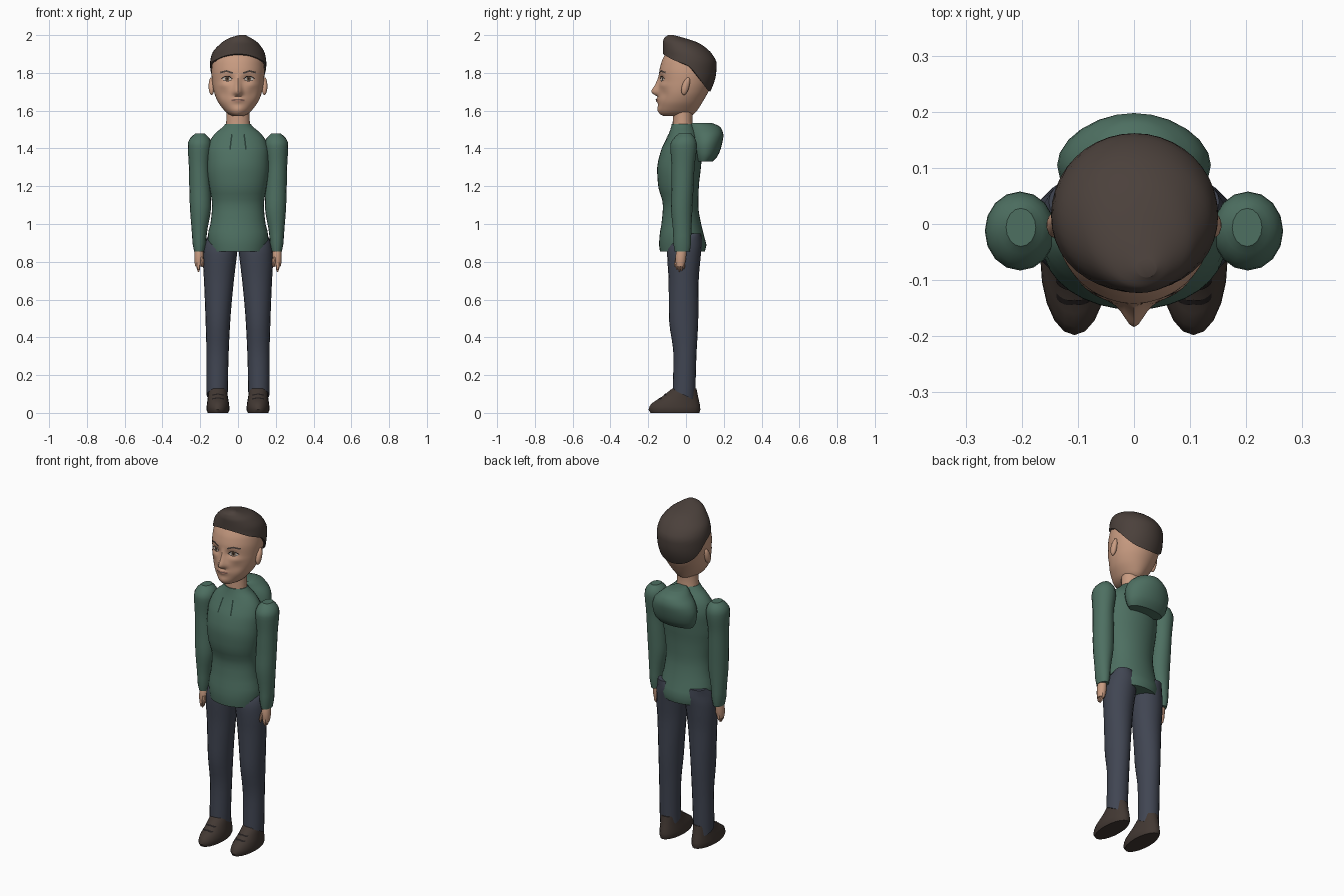
import bpy, bmesh, math
from mathutils import Vector

if "Cube" in bpy.data.objects:
    bpy.data.objects.remove(bpy.data.objects["Cube"], do_unlink=True)


def material(name, *rgb):
    m = bpy.data.materials.new(name)
    m.use_nodes = True
    m.diffuse_color = (*rgb, 1)
    m.node_tree.nodes["Principled BSDF"].inputs["Base Color"].default_value = (*rgb, 1)
    return m


GREEN = material("sweater green", .075, .16, .12)
SKIN = material("skin", .58, .33, .22)
NAVY = material("trouser slate blue", .052, .06, .085)
HAIR = material("hair brown", .07, .052, .044)
SHOE = material("shoe brown", .055, .04, .033)
DARK = material("dark line", .015, .012, .012)
WHITE = material("eye white", .55, .5, .45)
IRIS = material("iris brown", .12, .07, .04)
LIPS = material("lip", .42, .2, .15)
CORD = material("cord dark green", .02, .045, .035)
parts = []


def finish(name, bm, mat, mirrored=False):
    me = bpy.data.meshes.new(name)
    bm.to_mesh(me)
    bm.free()
    me.materials.append(mat)
    ob = bpy.data.objects.new(name, me)
    bpy.context.collection.objects.link(ob)
    if mirrored:
        ob.modifiers.new("Mirror", "MIRROR").use_axis = (True, False, False)
    parts.append(ob)
    return ob


def interp(rows, z):
    """Monotone cubic through rows keyed by their first value."""
    z = min(max(z, rows[0][0]), rows[-1][0])
    i = next(k for k in range(len(rows) - 1) if z <= rows[k + 1][0])

    def slope(k, c):
        d = [(rows[j + 1][c] - rows[j][c]) / (rows[j + 1][0] - rows[j][0])
             for j in (k - 1, k) if 0 <= j < len(rows) - 1]
        if len(d) == 1:
            return d[0]
        return 2 * d[0] * d[1] / (d[0] + d[1]) if d[0] * d[1] > 0 else 0

    h = rows[i + 1][0] - rows[i][0]
    t = (z - rows[i][0]) / h
    return [(1 + 2 * t) * (1 - t) ** 2 * rows[i][c] + t * (1 - t) ** 2 * h * slope(i, c)
            + t * t * (3 - 2 * t) * rows[i + 1][c] + t * t * (t - 1) * h * slope(i + 1, c)
            for c in range(1, len(rows[0]))]


def sym(rows):
    return [(z, -w, w, a, b) for z, w, a, b in rows]


def loft(name, rows, mat, sides=20, steps=24, low=None, bump=None, mirrored=False):
    """Stack of ellipses; rows are z, x min, x max, y min, y max."""
    bm = bmesh.new()
    rings = []
    for s in range(steps + 1):
        f = math.sin(s / steps * math.pi / 2)  # denser towards the top
        ring = []
        for k in range(sides):
            a = 2 * math.pi * k / sides
            z0 = low(math.sin(a)) if low else rows[0][0]
            z = z0 + (rows[-1][0] - z0) * f
            x0, x1, y0, y1 = interp(rows, z)
            x = (x0 + x1) / 2 + (x1 - x0) / 2 * math.cos(a)
            y = (y0 + y1) / 2 + (y1 - y0) / 2 * math.sin(a)
            if bump and math.sin(a) < 0:
                y -= bump(x, z)
            ring.append(bm.verts.new((x, y, z)))
        rings.append(ring)
    for r, q in zip(rings, rings[1:]):
        for k in range(sides):
            n = (k + 1) % sides
            bm.faces.new((r[k], r[n], q[n], q[k]))
    bm.faces.new(rings[0][::-1])
    bm.faces.new(rings[-1])
    return finish(name, bm, mat, mirrored)


def front(rows, x, z, bump, lift):
    x0, x1, y0, y1 = interp(rows, z)
    u = min(1, abs(2 * x - x0 - x1) / (x1 - x0))
    y = (y0 + y1) / 2 - (y1 - y0) / 2 * math.sqrt(1 - u * u)
    return Vector((x, y - (bump(x, z) if bump else 0) - lift, z))


def stroke(name, rows, pts, width, mat, bump=None, lift=.004, mirrored=True):
    """Thin ribbon laid on the front of a loft along x, z points."""
    path = [Vector(a).lerp(Vector(b), k / 5) for a, b in zip(pts, pts[1:]) for k in range(5)]
    path.append(Vector(pts[-1]))
    bm = bmesh.new()
    pairs = []
    for i, p in enumerate(path):
        d = (path[min(i + 1, len(path) - 1)] - path[max(i - 1, 0)]).normalized()
        side = Vector((-d.y, d.x)) * width / 2
        pairs.append([bm.verts.new(front(rows, *(p + o), bump, lift)) for o in (-side, side)])
    for a, b in zip(pairs, pairs[1:]):
        f = bm.faces.new((a[0], b[0], b[1], a[1]))
        f.normal_update()
        if f.normal.y > 0:
            f.normal_flip()
    finish(name, bm, mat, mirrored)


def disc(name, rows, cx, cz, rx, rz, mat, bump, lift):
    bm = bmesh.new()
    rim = [bm.verts.new(front(rows, cx + rx * math.cos(a), cz + rz * math.sin(a), bump, lift))
           for a in (k * math.pi / 8 for k in range(16))]
    mid = bm.verts.new(front(rows, cx, cz, bump, lift))
    for k in range(16):
        bm.faces.new((mid, rim[k], rim[(k + 1) % 16]))
    finish(name, bm, mat, True)


# Head with sculpted face
def blob(x, z, sx, sz):
    return math.exp(-(x / sx) ** 2 - (z / sz) ** 2)


NOSE = [(1.675, 0), (1.69, .03), (1.7, .037), (1.735, .021), (1.785, .003), (1.8, 0)]


def face(x, z):
    w = .012 + .01 * min(1, max(0, (1.76 - z) / .06))
    s = abs(x)
    return (interp(NOSE, z)[0] * blob(x, 0, w, 1) - .012 * blob(s - .05, z - 1.768, .026, .018)
            + .011 * blob(x, z - 1.656, .03, .013) + .005 * blob(x, z - 1.605, .03, .018)
            - .006 * blob(s - .075, z - 1.69, .025, .025) + .004 * blob(s - .08, z - 1.735, .03, .014))


head = sym([(1.572, .03, -.12, .02), (1.585, .056, -.14, .045), (1.61, .08, -.147, .065),
            (1.65, .108, -.148, .09), (1.7, .127, -.147, .118), (1.75, .136, -.143, .138),
            (1.8, .14, -.142, .148), (1.85, .137, -.132, .147), (1.9, .12, -.11, .12),
            (1.94, .08, -.085, .07), (1.955, .02, -.03, .02)])
loft("head", head, SKIN, 96, 64, bump=face)
loft("neck", sym([(1.5, .067, -.072, .04), (1.55, .062, -.07, .034), (1.62, .062, -.07, .04)]), SKIN, 20, 4)

bm = bmesh.new()
bmesh.ops.create_uvsphere(bm, u_segments=14, v_segments=10, radius=1)
for v in bm.verts:
    x, y, z = v.co
    v.co = (.14 + .016 * x, .02 * y + .012 * z - .002, 1.73 + .047 * z + .006 * y * z)
finish("ear", bm, SKIN, True)

# Painted face details
disc("eye_white", head, .058, 1.769, .025, .013, WHITE, face, .003)
disc("iris", head, .057, 1.769, .011, .012, IRIS, face, .005)
disc("pupil", head, .057, 1.769, .005, .006, DARK, face, .007)
stroke("upper_lid", head, [(.03, 1.768), (.045, 1.781), (.068, 1.782), (.088, 1.77)], .005, DARK, face, .005)
stroke("lower_lid", head, [(.034, 1.763), (.055, 1.755), (.08, 1.762)], .003, DARK, face, .005)
stroke("eyebrow", head, [(.028, 1.799), (.06, 1.81), (.094, 1.802)], .009, HAIR, face)
stroke("lips", head, [(-.034, 1.656), (0, 1.656), (.034, 1.656)], .014, LIPS, face, .002, False)
stroke("mouth_line", head, [(-.034, 1.656), (0, 1.657), (.034, 1.656)], .003, HAIR, face, .003, False)

# Hair, swept up in front, hairline falling to the nape
LINE = [(-1, 1.9), (-.6, 1.87), (0, 1.835), (.4, 1.77), (.8, 1.715), (1, 1.7)]
loft("hair", [(1.7, -.128, .128, -.11, .128), (1.75, -.143, .143, -.125, .149),
              (1.8, -.147, .148, -.13, .16), (1.85, -.148, .15, -.13, .162),
              (1.9, -.138, .143, -.122, .138), (1.957, -.09, .108, -.123, .07),
              (1.985, -.045, .068, -.115, -.01), (2, .005, .04, -.095, -.065)],
     HAIR, 40, 20, low=lambda t: interp(LINE, t)[0])

# Sweater body, hood and cords
body = sym([(.855, .15, -.138, .1), (.875, .156, -.143, .11), (.94, .16, -.14, .095),
            (1, .146, -.13, .08), (1.1, .137, -.122, .065), (1.2, .152, -.147, .068),
            (1.29, .163, -.153, .078), (1.38, .163, -.135, .085), (1.44, .148, -.108, .075),
            (1.48, .12, -.09, .06), (1.51, .085, -.08, .045), (1.53, .066, -.075, .035)])
loft("sweater_body", body, GREEN, 32, 30)
loft("hood", sym([(1.33, .11, .05, .14), (1.36, .128, .035, .168), (1.42, .137, .02, .19),
                  (1.47, .122, .02, .198), (1.51, .085, .02, .185), (1.525, .068, .02, .162),
                  (1.535, .05, .025, .135)]), GREEN, 24, 14)
stroke("hood_cord", body, [(.032, 1.475), (.037, 1.44), (.042, 1.395)], .008, CORD)

# Sleeves
loft("sleeve", [(.855, .178, .232, -.06, .02), (.87, .172, .238, -.066, .026),
                (.95, .165, .244, -.068, .028), (1.1, .142, .255, -.08, .035),
                (1.2, .145, .258, -.077, .04), (1.3, .15, .26, -.077, .045),
                (1.42, .14, .266, -.083, .058), (1.45, .148, .256, -.068, .05),
                (1.478, .175, .228, -.04, .028)], GREEN, 16, 24, mirrored=True)

# Hands with fingers
loft("palm", [(.775, .19, .226, -.05, -.01), (.79, .184, .23, -.056, -.004), (.83, .181, .231, -.056, .002),
              (.87, .186, .228, -.048, .005)], SKIN, 14, 6, mirrored=True)
for i, tip in enumerate((.757, .747, .75, .763)):
    y = -.051 + .012 * i
    loft("finger", [(tip, .206, .212, y, y + .006), (tip + .006, .201, .217, y - .003, y + .009),
                    (.795, .2, .221, y - .003, y + .01)], SKIN, 8, 5, mirrored=True)
loft("thumb", [(.772, .184, .192, -.06, -.052), (.78, .179, .195, -.064, -.048),
               (.825, .182, .202, -.055, -.035)], SKIN, 8, 5, mirrored=True)

# Trousers, hem longer at the heel
loft("trouser_leg", [(.06, .055, .165, -.072, .048), (.13, .054, .167, -.07, .05),
                     (.3, .05, .167, -.066, .055), (.5, .04, .172, -.09, .065),
                     (.7, .022, .18, -.092, .067), (.8, .01, .185, -.098, .075),
                     (.85, .004, .184, -.1, .08), (.9, 0, .174, -.09, .085),
                     (.95, .05, .152, 0, .08)],
     NAVY, 20, 24, low=lambda t: .095 - .03 * t, mirrored=True)

# Shoes with laces
shoe = [(0, .052, .16, -.188, .07), (.015, .045, .167, -.198, .076), (.045, .047, .165, -.187, .073),
        (.08, .053, .16, -.135, .065), (.13, .06, .155, -.072, .055)]
loft("shoe", shoe, SHOE, 20, 12, mirrored=True)
for z in (.08, .1):
    stroke("shoe_lace", shoe, [(.075, z - .006), (.106, z), (.138, z - .006)], .006, DARK)

# Smooth shading with crisp rims
bpy.ops.object.select_all(action="DESELECT")
for ob in parts:
    ob.select_set(True)
bpy.context.view_layer.objects.active = parts[0]
bpy.ops.object.shade_smooth_by_angle(angle=math.radians(40))
